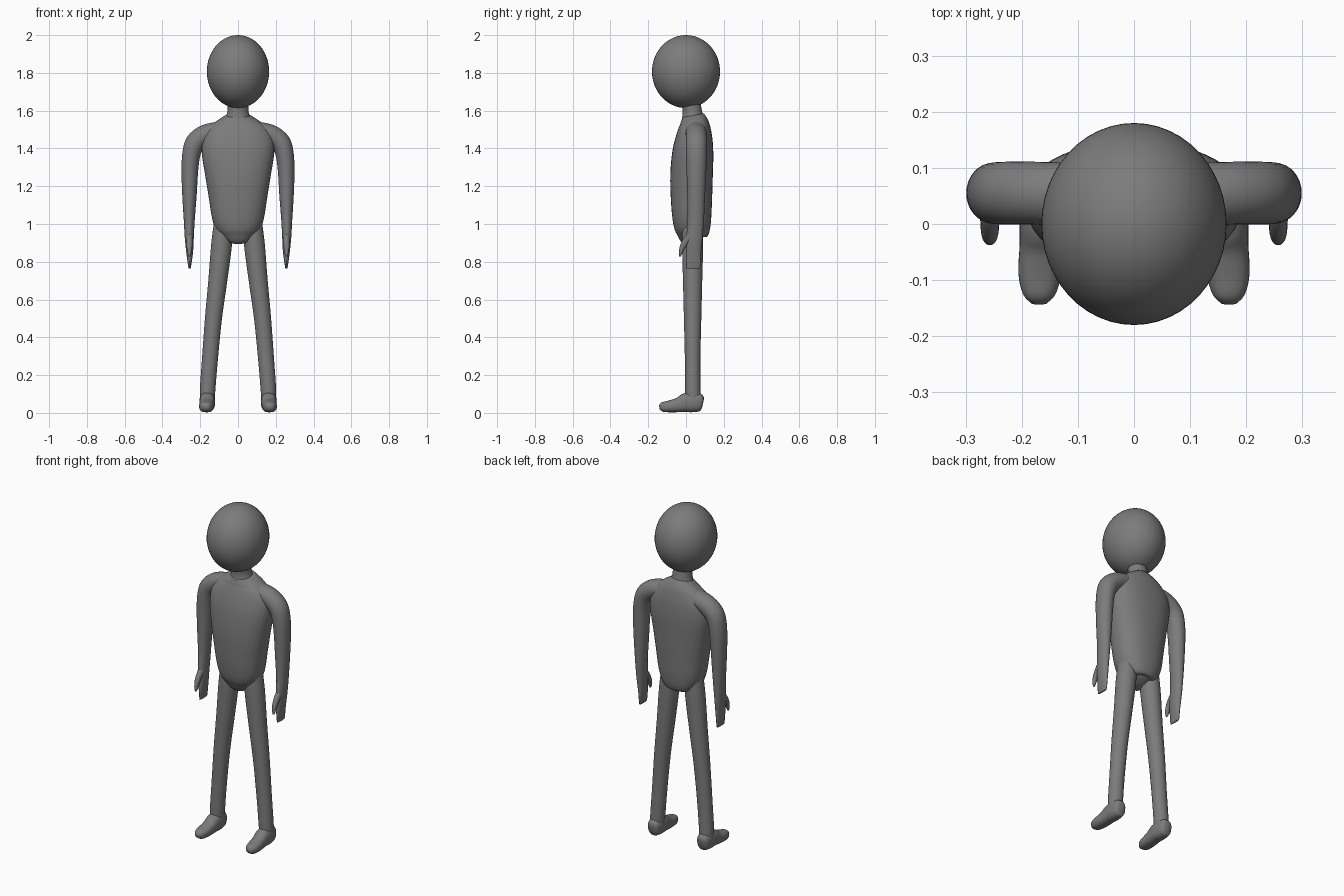
import bpy
import bmesh
import math
from mathutils import Vector

cube = bpy.data.objects.get("Cube")
if cube:
    bpy.data.objects.remove(cube, do_unlink=True)

# Single flat grey for the whole figure
grey = bpy.data.materials.new("plain grey")
grey.use_nodes = True
colour = (0.2, 0.2, 0.2, 1)
grey.diffuse_color = colour
for node in grey.node_tree.nodes:
    if node.type == 'BSDF_PRINCIPLED':
        node.inputs["Base Color"].default_value = colour


def finish(name, bm):
    """Turn a bmesh into a smooth shaded, coloured object."""
    bmesh.ops.recalc_face_normals(bm, faces=bm.faces)
    for face in bm.faces:
        face.smooth = True
    mesh = bpy.data.meshes.new(name)
    bm.to_mesh(mesh)
    bm.free()
    mesh.materials.append(grey)
    obj = bpy.data.objects.new(name, mesh)
    bpy.context.collection.objects.link(obj)
    return obj


def smooth_sections(sections, steps):
    """Interpolate sections with a distance-weighted Hermite spline."""
    pts = [Vector(s) for s in sections]
    dist = [0.0]
    for a, b in zip(pts, pts[1:]):
        dist.append(dist[-1] + (b - a).length)
    last = len(pts) - 1
    slopes = []
    for i in range(len(pts)):
        lo, hi = max(i - 1, 0), min(i + 1, last)
        slopes.append((pts[hi] - pts[lo]) / (dist[hi] - dist[lo]))
    out = []
    for i in range(last):
        span = dist[i + 1] - dist[i]
        for k in range(steps):
            t = k / steps
            ease = t * t * (3 - 2 * t)
            out.append(pts[i] * (1 - ease) + pts[i + 1] * ease
                       + slopes[i] * (span * t * (1 - t) ** 2)
                       - slopes[i + 1] * (span * t * t * (1 - t)))
    return out + [pts[-1]]


def loft(name, sections, across, side=1, power=2.0, sides=32, steps=4):
    """Skin sections (x, y, z, radius along 'across', other radius)."""
    rows = smooth_sections(sections, steps)
    centres = [Vector(r[:3]) for r in rows]
    bm = bmesh.new()
    rings = []
    for i, row in enumerate(rows):
        tangent = centres[min(i + 1, len(rows) - 1)] - centres[max(i - 1, 0)]
        tangent.normalize()
        u = Vector(across)
        u = (u - tangent * u.dot(tangent)).normalized()
        v = tangent.cross(u)
        ring = []
        for k in range(sides):
            angle = math.tau * k / sides
            c, s = math.cos(angle), math.sin(angle)
            c = math.copysign(abs(c) ** (2 / power), c)
            s = math.copysign(abs(s) ** (2 / power), s)
            p = centres[i] + u * (c * row[3]) + v * (s * row[4])
            ring.append(bm.verts.new((p.x * side, p.y, p.z)))
        rings.append(ring)
    for a, b in zip(rings, rings[1:]):
        for k in range(sides):
            n = (k + 1) % sides
            bm.faces.new((a[k], a[n], b[n], b[k]))
    bm.faces.new(rings[0])
    bm.faces.new(rings[-1])
    return finish(name, bm)


DEPTH, WIDTH = (0, 1, 0), (1, 0, 0)

# Egg-shaped head
bm = bmesh.new()
bmesh.ops.create_uvsphere(bm, u_segments=48, v_segments=32, radius=1)
bmesh.ops.scale(bm, vec=(0.165, 0.18, 0.193), verts=bm.verts)
bmesh.ops.translate(bm, vec=(0, 0, 1.807), verts=bm.verts)
finish("head", bm)

# Torso from crotch to shoulders: height, half width, front, back
torso = [
    (0.91, 0.035, 0.0, 0.08), (0.925, 0.075, -0.035, 0.105),
    (0.96, 0.11, -0.055, 0.125), (1.02, 0.135, -0.07, 0.133),
    (1.13, 0.153, -0.08, 0.138), (1.26, 0.174, -0.083, 0.142),
    (1.38, 0.192, -0.072, 0.145), (1.46, 0.185, -0.053, 0.14),
    (1.515, 0.15, -0.037, 0.128), (1.55, 0.105, -0.028, 0.112),
    (1.575, 0.065, -0.02, 0.095),
]
loft("torso", [(0, (f + b) / 2, z, (b - f) / 2, w) for z, w, f, b in torso],
     DEPTH, power=2.3, sides=48)

# Short neck
loft("neck", [(0, 0.037, 1.54, 0.062, 0.075), (0, 0.034, 1.585, 0.053, 0.058),
              (0, 0.03, 1.62, 0.05, 0.055), (0, 0.02, 1.67, 0.05, 0.055)], DEPTH)

# Arm tapering into a flat mitten hand
arm = [
    (0.04, 0.05, 1.5, 0.05, 0.045), (0.12, 0.053, 1.488, 0.056, 0.051),
    (0.18, 0.055, 1.468, 0.056, 0.054), (0.226, 0.055, 1.43, 0.056, 0.053),
    (0.247, 0.055, 1.37, 0.055, 0.048), (0.255, 0.055, 1.28, 0.052, 0.044),
    (0.257, 0.054, 1.15, 0.047, 0.038), (0.258, 0.052, 1.02, 0.043, 0.029),
    (0.258, 0.045, 0.93, 0.043, 0.024), (0.256, 0.04, 0.85, 0.04, 0.018),
    (0.256, 0.039, 0.785, 0.038, 0.009), (0.256, 0.039, 0.764, 0.035, 0.005),
]
thumb = [
    (0.257, 0.035, 0.95, 0.02, 0.017), (0.257, 0.005, 0.915, 0.02, 0.017),
    (0.257, -0.018, 0.88, 0.015, 0.015), (0.257, -0.029, 0.845, 0.009, 0.01),
    (0.257, -0.032, 0.828, 0.004, 0.004),
]

# Leg running outward down to the ankle
leg = [
    (0.075, 0.035, 1.02, 0.055, 0.05), (0.086, 0.035, 0.9, 0.056, 0.055),
    (0.107, 0.035, 0.7, 0.051, 0.05), (0.13, 0.035, 0.5, 0.046, 0.045),
    (0.149, 0.035, 0.28, 0.041, 0.042), (0.161, 0.036, 0.12, 0.041, 0.041),
    (0.163, 0.038, 0.05, 0.042, 0.039),
]

# Foot from heel to toe
foot = [
    (0.163, 0.09, 0.05, 0.018, 0.025), (0.163, 0.08, 0.052, 0.033, 0.044),
    (0.163, 0.045, 0.057, 0.041, 0.053), (0.163, 0.0, 0.054, 0.041, 0.051),
    (0.165, -0.04, 0.042, 0.039, 0.039), (0.168, -0.09, 0.034, 0.038, 0.031),
    (0.169, -0.125, 0.031, 0.029, 0.025), (0.169, -0.141, 0.028, 0.014, 0.012),
]

for label, side in (("left", 1), ("right", -1)):
    loft(label + "_arm", arm, DEPTH, side)
    loft(label + "_thumb", thumb, DEPTH, side, sides=16)
    loft(label + "_leg", leg, DEPTH, side)
    loft(label + "_foot", foot, WIDTH, side, power=2.4)
